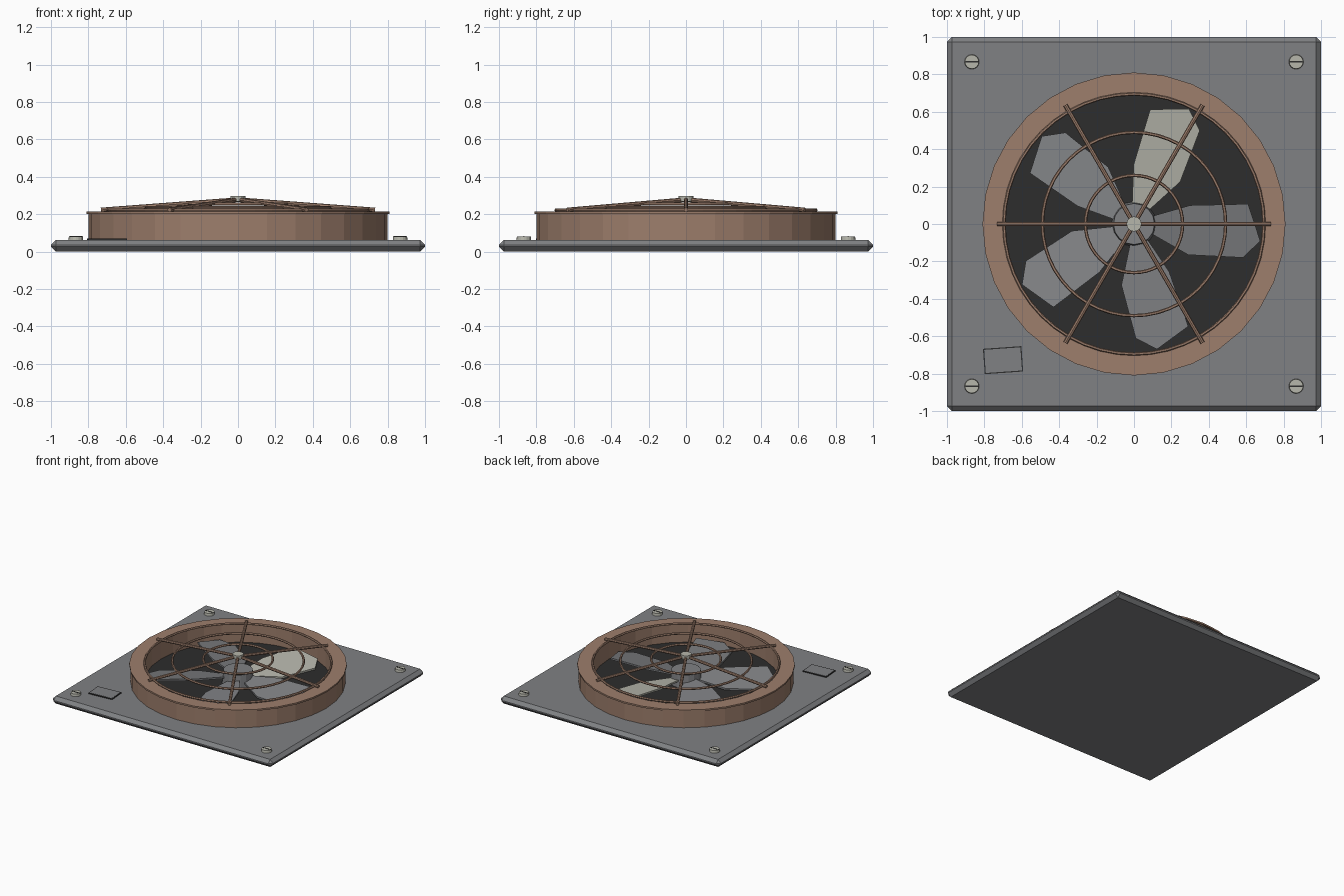
import bpy, bmesh, math
from mathutils import Matrix, Vector

if "Cube" in bpy.data.objects:
    bpy.data.objects.remove(bpy.data.objects["Cube"])


def material(name, rgb):
    m = bpy.data.materials.new(name)
    m.diffuse_color = (*rgb, 1)
    m.use_nodes = True
    m.node_tree.nodes["Principled BSDF"].inputs["Base Color"].default_value = m.diffuse_color
    return m


GREY = material("grey_metal", (0.215, 0.22, 0.23))
BROWN = material("brown_metal", (0.34, 0.21, 0.15))
CREAM = material("pale_metal", (0.47, 0.47, 0.41))
BLACK = material("dark_recess", (0.026, 0.026, 0.026))


def finish(name, bm, *mats):
    bmesh.ops.recalc_face_normals(bm, faces=bm.faces)
    me = bpy.data.meshes.new(name)
    bm.to_mesh(me)
    bm.free()
    for m in mats:
        me.materials.append(m)
    ob = bpy.data.objects.new(name, me)
    bpy.context.collection.objects.link(ob)
    return ob


def box(name, size, loc, mat, rot=0.0):
    bm = bmesh.new()
    bmesh.ops.create_cube(bm, size=1)
    bm.transform(Matrix.Translation(loc) @ Matrix.Rotation(rot, 4, 'Z')
                 @ Matrix.Diagonal((*size, 1)))
    return finish(name, bm, mat)


def cylinder(name, r1, r2, z0, z1, mat, seg, x=0, y=0):
    bm = bmesh.new()
    bmesh.ops.create_cone(bm, cap_ends=True, segments=seg, radius1=r1, radius2=r2, depth=z1 - z0)
    bm.transform(Matrix.Translation((x, y, (z0 + z1) / 2)))
    return finish(name, bm, mat)


def lathe(name, profile, seg, mat):
    """Revolve a closed (radius, z) profile around z."""
    bm = bmesh.new()
    rows = [[bm.verts.new((r * math.cos(2 * math.pi * i / seg),
                           r * math.sin(2 * math.pi * i / seg), z)) for r, z in profile]
            for i in range(seg)]
    n = len(profile)
    for i in range(seg):
        a, b = rows[i], rows[(i + 1) % seg]
        for j in range(n):
            k = (j + 1) % n
            bm.faces.new((a[j], b[j], b[k], a[k]))
    return finish(name, bm, mat)


# Base plate with chamfered edges
plate = box("base_plate", (2, 2, 0.062), (0, 0, 0.031), GREY)
bev = plate.modifiers.new("chamfer", 'BEVEL')
bev.width, bev.segments = 0.026, 1

# Round housing with a slight top lip, and dark recess floor
lathe("housing_ring", [(0.70, 0.055), (0.80, 0.055), (0.80, 0.20),
                       (0.81, 0.20), (0.81, 0.213), (0.70, 0.213)], 32, BROWN)
cylinder("recess_floor", 0.705, 0.705, 0.055, 0.067, BLACK, 32)

# Fan hub
cylinder("fan_hub", 0.12, 0.11, 0.065, 0.17, GREY, 16)

# Five pitched fan blades, one paler than the rest
OUTLINE = [(0.09, 0.04), (0.30, 0.10), (0.61, 0.107), (0.675, -0.09),
           (0.584, -0.18), (0.29, -0.165), (0.09, -0.05)]
for i in range(5):
    bm = bmesh.new()
    top = bm.faces.new([bm.verts.new((x, y, 0.12 + 0.2 * y)) for x, y in OUTLINE])
    ext = bmesh.ops.extrude_face_region(bm, geom=[top])
    for v in ext["geom"]:
        if isinstance(v, bmesh.types.BMVert):
            v.co.z -= 0.014
    bm.transform(Matrix.Rotation(math.radians(72 * i), 4, 'Z'))
    finish(f"fan_blade_{i + 1}", bm, CREAM if i == 1 else GREY)


# Shallow conical guard: height falls with radius
def guard_z(r):
    return 0.278 - 0.075 * r


for i, r in enumerate((0.26, 0.49, 0.695)):
    t = 0.009
    z = guard_z(r) - 0.004
    tube = [(r + t * math.cos(math.pi * k / 3), z + t * math.sin(math.pi * k / 3)) for k in range(6)]
    ring = lathe(f"guard_ring_{i + 1}", tube, 48, BROWN)
for i in range(6):
    bm = bmesh.new()
    a, b = Vector((0, 0, guard_z(0))), Vector((0.733, 0, guard_z(0.733)))
    bmesh.ops.create_cone(bm, cap_ends=True, segments=8, radius1=0.012, radius2=0.012,
                          depth=(b - a).length)
    bm.transform(Matrix.Rotation(math.radians(60 * i), 4, 'Z') @ Matrix.Translation((a + b) / 2)
                 @ (b - a).to_track_quat('Z', 'Y').to_matrix().to_4x4())
    finish(f"guard_spoke_{i + 1}", bm, BROWN)
cylinder("guard_cap", 0.04, 0.04, 0.268, 0.298, CREAM, 16)

# Slotted corner screws
for sx in (-1, 1):
    for sy in (-1, 1):
        x, y = 0.867 * sx, 0.867 * sy
        cylinder("corner_screw", 0.04, 0.037, 0.058, 0.082, CREAM, 16, x, y)
        box("screw_slot", (0.07, 0.008, 0.003), (x, y, 0.0825), BLACK)

# Small tilted label plate: dark border with a grey face
tilt = math.radians(4)
box("label_border", (0.206, 0.136, 0.008), (-0.70, -0.728, 0.065), BLACK, tilt)
box("label_face", (0.194, 0.124, 0.008), (-0.70, -0.728, 0.0665), GREY, tilt)
